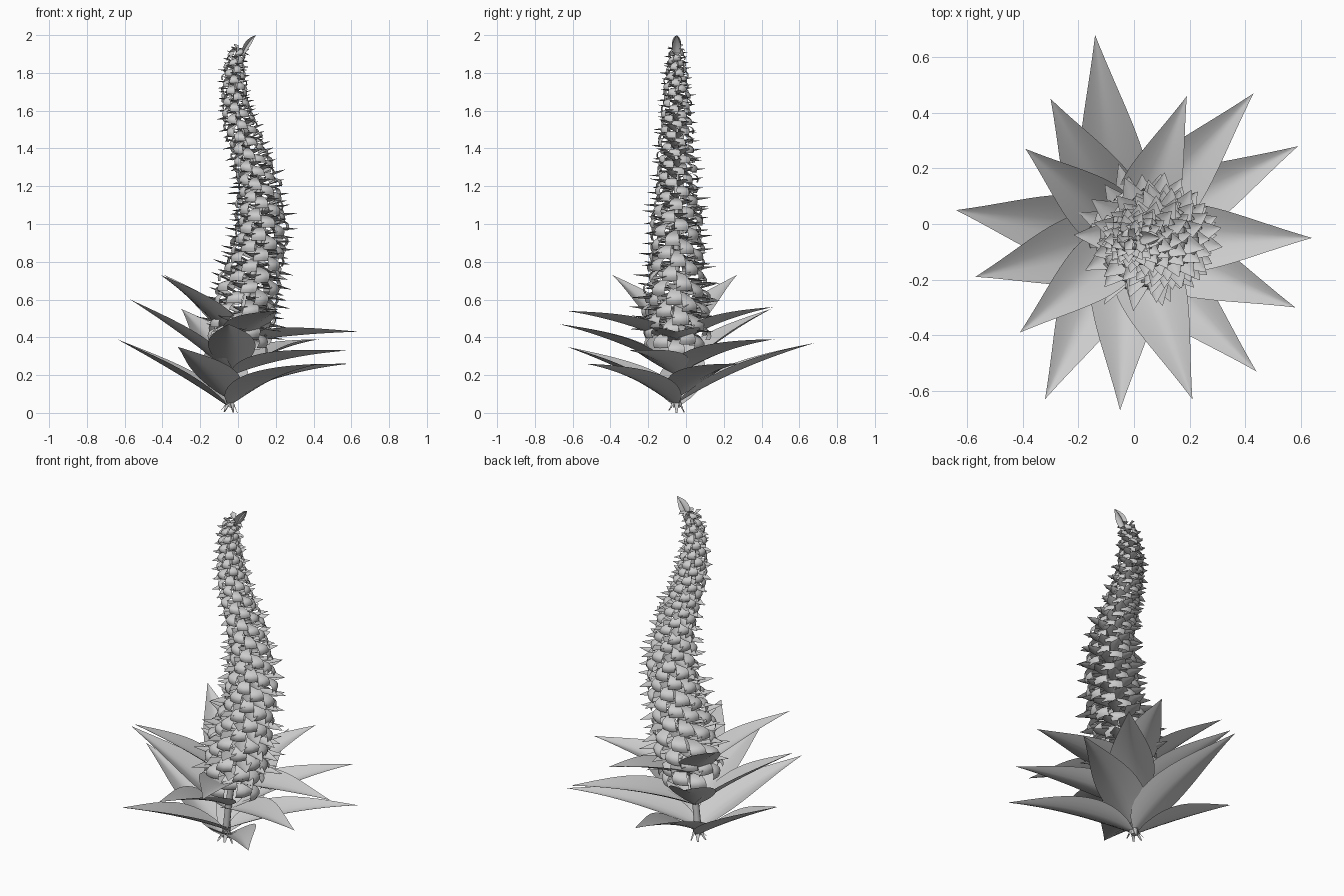
import bpy, bmesh, math, random
from mathutils import Vector

if "Cube" in bpy.data.objects:
    bpy.data.objects.remove(bpy.data.objects["Cube"])

random.seed(4)
UP = Vector((0, 0, 1))
# S-bent centre line of the plant: (z, x), with constant y
SPINE = [(0.0, -0.05), (0.2, -0.03), (0.4, 0.0), (0.6, 0.04), (0.8, 0.1), (1.0, 0.125),
         (1.2, 0.11), (1.4, 0.05), (1.6, -0.01), (1.8, -0.025), (1.93, 0.0), (2.0, 0.09)]
RADIUS = [(0.4, 0.2), (0.6, 0.205), (0.8, 0.18), (1.0, 0.165), (1.4, 0.115), (1.8, 0.073), (1.95, 0.045), (2, 0.04)]


def lookup(table, z):
    for (z0, a), (z1, b) in zip(table, table[1:]):
        if z <= z1:
            return a + (b - a) * max(0, (z - z0) / (z1 - z0))
    return table[-1][1]


def spine(z):
    x = sum(lookup(SPINE, z + d) for d in (-0.04, 0, 0.04)) / 3
    return Vector((x, -0.05, z))


def blade(bm, path, width, side, up, channel, rows=10, cols=6):
    """Curved sheet along path(t), half width width(t), edges raised by channel."""
    grid = []
    for i in range(rows + 1):
        t = i / rows
        p, w = path(t), width(t)
        row = []
        for j in range(cols + 1):
            s = 2 * j / cols - 1
            row.append(bm.verts.new(p + side * (s * w) + up * (channel * w * abs(s) ** 1.4)))
        grid.append(row)
    for a, b in zip(grid, grid[1:]):
        for j in range(cols):
            bm.faces.new((a[j], a[j + 1], b[j + 1], b[j]))


def bezier(a, b, c):
    return lambda t: a * (1 - t) ** 2 + b * (2 * t * (1 - t)) + c * t * t


def finish(bm, name):
    bmesh.ops.remove_doubles(bm, verts=bm.verts, dist=0.0004)
    me = bpy.data.meshes.new(name)
    bm.to_mesh(me)
    bm.free()
    for p in me.polygons:
        p.use_smooth = True
    ob = bpy.data.objects.new(name, me)
    bpy.context.collection.objects.link(ob)
    return ob


# Large base leaves: tip x, y, z and height where the leaf leaves the stem
LEAVES = [(-0.14, 0.68, 0.37, 0.05), (0.19, 0.46, 0.56, 0.36), (0.43, 0.47, 0.39, 0.2),
          (0.59, 0.28, 0.26, 0.08), (0.64, -0.05, 0.43, 0.37), (0.58, -0.30, 0.33, 0.2),
          (0.44, -0.53, 0.26, 0.04), (0.21, -0.63, 0.54, 0.36), (-0.05, -0.67, 0.47, 0.22),
          (-0.32, -0.63, 0.35, 0.07), (-0.41, -0.39, 0.73, 0.38), (-0.57, -0.19, 0.60, 0.2),
          (-0.64, 0.05, 0.39, 0.03), (-0.39, 0.27, 0.73, 0.36), (-0.30, 0.45, 0.55, 0.2)]


def leaf_width(full):
    return lambda t: full * (0.1 * (1 - t) + math.sin(math.pi * t ** 0.64) * (1 - 0.2 * t)) if t < 1 else 0


bm = bmesh.new()
for x, y, z, z0 in LEAVES:
    tip, base = Vector((x, y, z)), spine(z0)
    flat = Vector((x - base.x, y - base.y, 0))
    mid = base + flat * 0.42 + UP * ((z - z0) * (0.64 + 0.25 * x))
    side = flat.cross(UP).normalized()
    size = 0.125 if flat.length > 0.55 else 0.11
    blade(bm, bezier(base, mid, tip), leaf_width(size), side, UP, 0.4, 18, 8)
finish(bm, "base_leaves")

# Small splayed scales at the foot
bm = bmesh.new()
for k in range(6):
    a = k * math.tau / 6
    out = Vector((math.cos(a), math.sin(a), 0))
    p = spine(0.1)
    blade(bm, bezier(p, p + out * 0.01 - UP * 0.05, spine(0) + out * 0.045 + UP * 0.003 * k),
          lambda t: 0.022 * (1 - 0.8 * t), out.cross(UP), out, 0.4, 5, 4)
finish(bm, "foot_scales")

# Florets in a spiral: a pointed upper petal, and a square lip that folds down
thorns, lips = bmesh.new(), bmesh.new()
z, n = 0.41, 0
while z < 1.94:
    R = lookup(RADIUS, z)
    tangent = (spine(z + 0.02) - spine(z - 0.02)).normalized()
    a = n * math.radians(137.508)
    side = Vector((-math.sin(a), math.cos(a), 0))
    out = side.cross(tangent).normalized()
    c = spine(z)
    s = R / 0.19 * 0.75 + 0.25
    R *= random.uniform(0.9, 1.07)
    reach = R * (1.16 + max(0, 0.62 - z) * 0.9)
    blade(thorns, bezier(c + out * R * 0.3, c + out * R * 0.8 + tangent * 0.008 * s,
                         c + out * reach + tangent * 0.022 * s),
          lambda t: 0.042 * s * (0.35 + 1.3 * t if t < 0.5 else 2 * (1 - t)),
          side, tangent, 0.35, 6, 4)
    low = c - tangent * 0.012 * s
    blade(lips, bezier(low + out * R * 0.2 + tangent * 0.01 * s, low + out * R * 1.06,
                       low + out * R * 0.85 - tangent * 0.068 * s),
          lambda t: s * (0.014 + 0.028 * min(1, 1.6 * t)), side, -out, 0.25, 7, 4)
    z += 0.0058 + 0.0026 * (R / 0.2)
    n += 1
finish(thorns, "pointed_petals")
finish(lips, "petal_lips")

# Terminal bud leaf, bending towards +x
bm = bmesh.new()
for sgn in (1, -1):
    blade(bm, bezier(Vector((0.02, -0.05, 1.89)), Vector((0.045, -0.05, 1.96)), Vector((0.095, -0.05, 2.0))),
          lambda t: 0.024 * math.sin(math.pi * (0.12 + 0.88 * t)), Vector((0, 1, 0)),
          Vector((0.7 * sgn, 0, -0.7 * sgn)), -0.7, 8, 4)
    for v in bm.verts:
        v.co.z = min(v.co.z, 2.0)
finish(bm, "tip_bud")

# Thin central stem
cu = bpy.data.curves.new("stem", "CURVE")
cu.dimensions = "3D"
cu.bevel_depth = 0.018
cu.bevel_resolution = 2
cu.use_fill_caps = True
sp = cu.splines.new("POLY")
sp.points.add(24)
for i, p in enumerate(sp.points):
    h = 0.03 + i * 1.9 / 24
    p.co = (*spine(h), 1)
    p.radius = 1.1 - 0.6 * i / 24
bpy.context.collection.objects.link(bpy.data.objects.new("stem", cu))
